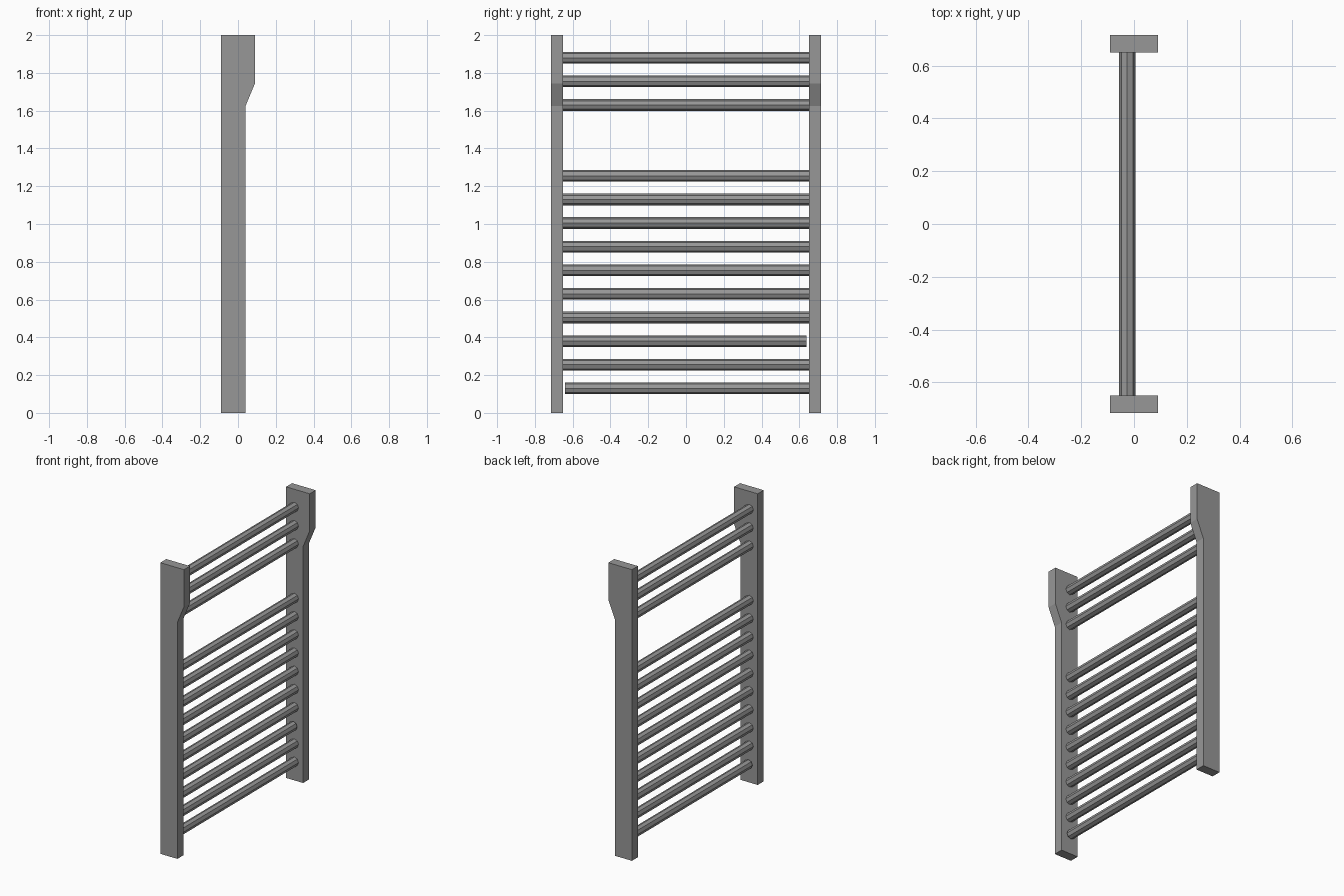
import bpy
import bmesh
from math import radians
from mathutils import Matrix

cube = bpy.data.objects.get("Cube")
if cube:
    bpy.data.objects.remove(cube, do_unlink=True)

# Single grey metal finish
metal = bpy.data.materials.new("grey metal")
metal.use_nodes = True
grey = (0.31, 0.31, 0.31, 1)
metal.diffuse_color = grey
metal.node_tree.nodes["Principled BSDF"].inputs["Base Color"].default_value = grey

POST_INNER, POST_OUTER = 0.65, 0.715


def add_object(name, bm):
    bmesh.ops.recalc_face_normals(bm, faces=bm.faces[:])
    mesh = bpy.data.meshes.new(name)
    bm.to_mesh(mesh)
    bm.free()
    mesh.materials.append(metal)
    obj = bpy.data.objects.new(name, mesh)
    bpy.context.collection.objects.link(obj)
    return obj


# Side posts: stepped profile extruded through the post thickness
profile = [(-0.09, 0), (0.04, 0), (0.04, 1.625), (0.09, 1.745), (0.09, 2), (-0.09, 2)]


def add_post(name, side):
    bm = bmesh.new()
    face = bm.faces.new([bm.verts.new((x, side * POST_INNER, z)) for x, z in profile])
    extruded = bmesh.ops.extrude_face_region(bm, geom=[face])["geom"]
    moved = [v for v in extruded if isinstance(v, bmesh.types.BMVert)]
    bmesh.ops.translate(bm, verts=moved, vec=(0, side * (POST_OUTER - POST_INNER), 0))
    add_object(name, bm)


add_post("front_post", -1)
add_post("back_post", 1)


# Rungs: eight-sided bars between the posts
def add_rung(name, z, start, end):
    bm = bmesh.new()
    place = Matrix.Translation((-0.026, (start + end) / 2, z)) @ Matrix.Rotation(radians(90), 4, "X")
    bmesh.ops.create_cone(bm, cap_ends=True, segments=8, radius1=0.031, radius2=0.031,
                          depth=end - start, matrix=place)
    add_object(name, bm)


GAP = (10, 11)  # empty slots for hanging towels
for slot in range(15):
    if slot in GAP:
        continue
    # Two bars stop slightly short of a post
    start = -0.64 if slot == 0 else -POST_INNER
    end = 0.637 if slot == 2 else POST_INNER
    add_rung(f"rung_{slot + 1}", 0.13 + 0.125 * slot, start, end)
